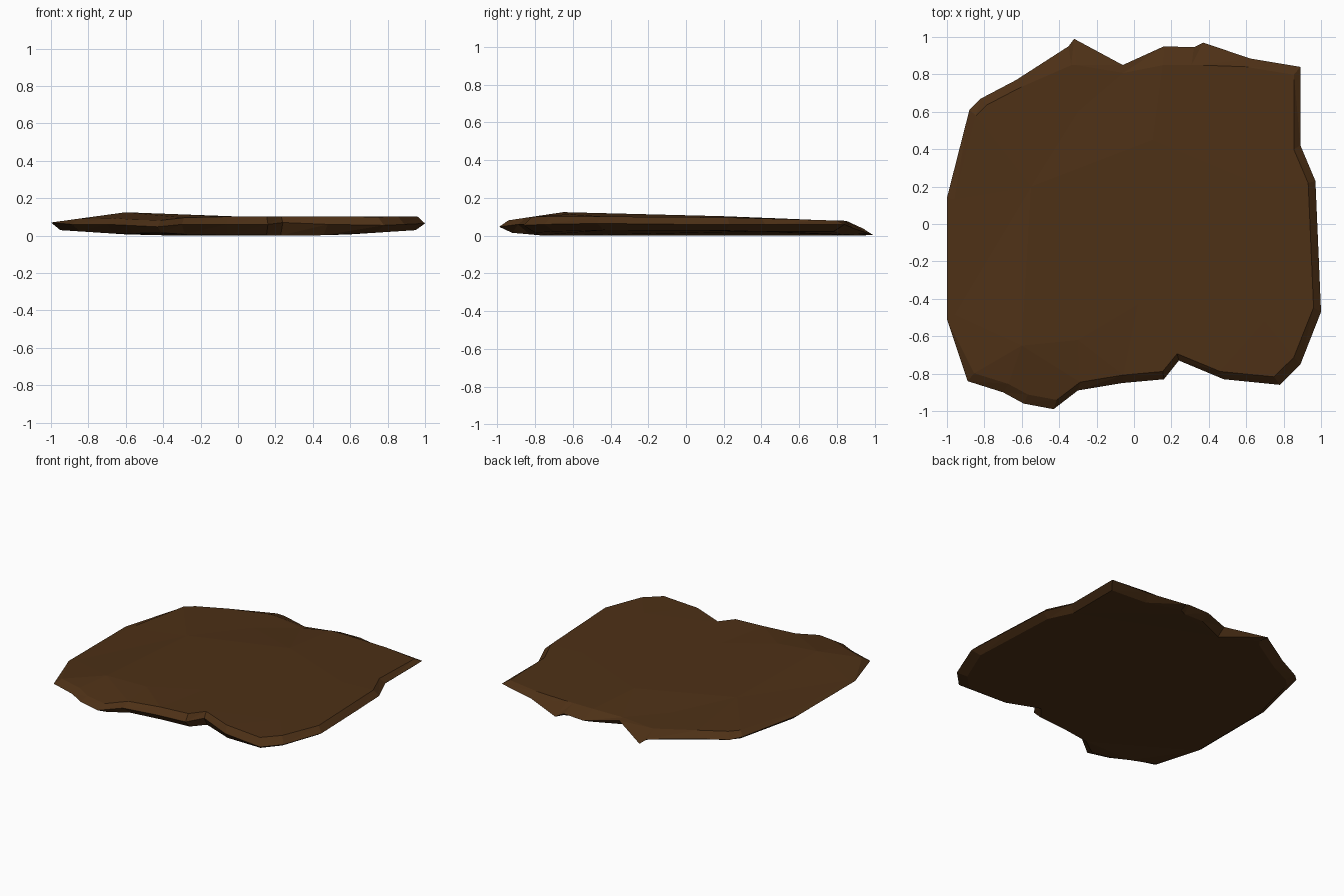
import bpy, bmesh
from mathutils import Vector
from mathutils.geometry import delaunay_2d_cdt

if "Cube" in bpy.data.objects:
    bpy.data.objects.remove(bpy.data.objects["Cube"])

# Ragged rim of the slab: x, y, z
RIM = [(-1, .14, .07), (-.88, .61, .06), (-.82, .67, .045), (-.63, .77, .04),
       (-.35, .95, .03), (-.32, .99, .005), (-.06, .85, .05), (.16, .95, .03),
       (.32, .945, .035), (.37, .97, .01), (.62, .885, .04), (.89, .84, .06),
       (.89, .42, .06), (.97, .23, .06), (.98, 0, .06), (1, -.47, .065),
       (.89, -.75, .06), (.78, -.86, .055), (.48, -.83, .06), (.24, -.73, .07),
       (.16, -.83, .06), (-.06, -.85, .06), (-.30, -.89, .06), (-.43, -.99, .047),
       (-.59, -.96, .055), (-.70, -.90, .06), (-.89, -.84, .06), (-1, -.51, .07)]
RIM.reverse()

# A few points that break the top into broad facets
CREASES = [(-.6, -.65), (-.3, -.62), (.02, -.43), (.32, -.64), (.7, -.52),
           (-.55, .2), (.1, .45), (.7, .2), (-.3, .6)]


def top_z(x, y):
    z = .103 + .022 * max(0, min(1, (-x) / .6))
    z -= .02 * max(0, y + .65) / .85 * (1 if x < 0 else .3)
    z -= .014 * max(0, y - .2) / .67
    return min(z, .07 + .137 * (x + 1), .08 + .15 * (y + .95))


def bottom_z(x, y):
    return max(0, (abs(x) - .5) * .065, (-y - .75) * .09)


def cap(bm, ring, extra, height, flip):
    """Triangulate a ring plus inner points; return the ring's vertices."""
    n = len(ring)
    pts = [Vector(p) for p in ring + extra]
    edges = [(i, (i + 1) % n) for i in range(n)]
    _, _, faces, _, _, _ = delaunay_2d_cdt(pts, edges, [], 1, 1e-6)
    verts = [bm.verts.new((p.x, p.y, height(p.x, p.y))) for p in pts]
    for f in faces:
        bm.faces.new([verts[i] for i in (reversed(f) if flip else f)])
    return verts[:n]


def bridge(bm, low, high):
    n = len(low)
    for i in range(n):
        j = (i + 1) % n
        bm.faces.new((low[i], low[j], high[j]))
        bm.faces.new((low[i], high[j], high[i]))


bm = bmesh.new()
rim = [bm.verts.new(p) for p in RIM]
top_ring = [(x * .96, min(y * .95, .83 + .02 * y)) for x, y, z in RIM]
low_ring = [(x * .95, y * .93) for x, y, z in RIM]
top = cap(bm, top_ring, CREASES, top_z, False)
low = cap(bm, low_ring, [], bottom_z, True)
bridge(bm, low, rim)
bridge(bm, rim, top)
bmesh.ops.recalc_face_normals(bm, faces=bm.faces)

mesh = bpy.data.meshes.new("earth_slab")
bm.to_mesh(mesh)
bm.free()
slab = bpy.data.objects.new("earth_slab", mesh)
bpy.context.collection.objects.link(slab)

# Dark brown soil
soil = bpy.data.materials.new("soil")
soil.diffuse_color = (.075, .03, .008, 1)
soil.use_nodes = True
soil.node_tree.nodes["Principled BSDF"].inputs["Base Color"].default_value = soil.diffuse_color
mesh.materials.append(soil)
